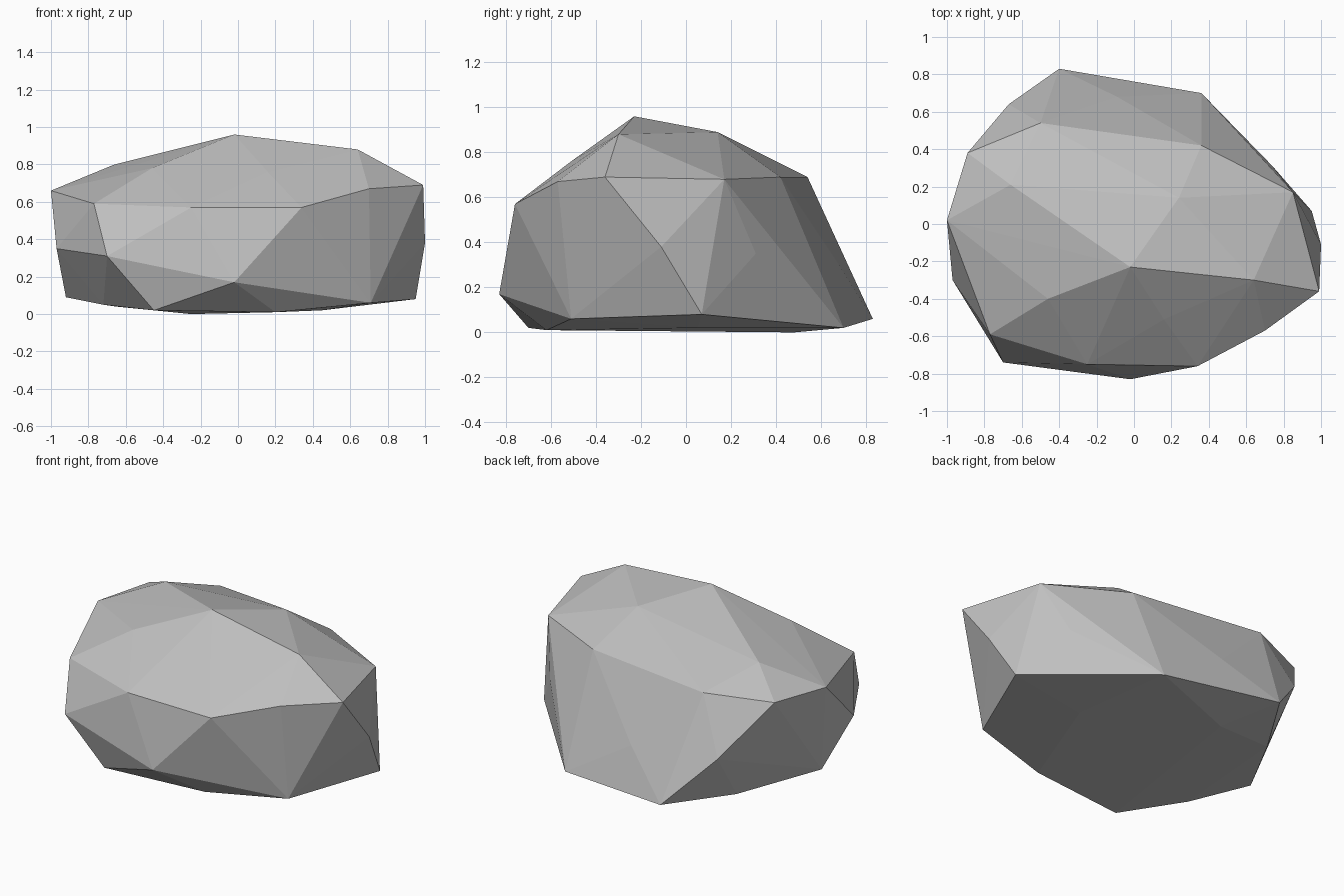
import bpy
import bmesh

# Remove only the default cube
default_cube = bpy.data.objects.get("Cube")
if default_cube:
    bpy.data.objects.remove(default_cube, do_unlink=True)


def make_material(name, colour):
    material = bpy.data.materials.new(name)
    material.use_nodes = True
    material.diffuse_color = colour
    shader = next(node for node in material.node_tree.nodes
                  if node.type == "BSDF_PRINCIPLED")
    shader.inputs["Base Color"].default_value = colour
    shader.inputs["Roughness"].default_value = 1
    return material


def make_faceted_stone(name, corner_rings, material):
    """Wrap a tight faceted skin around rings of chiselled corners."""
    bm = bmesh.new()
    for ring in corner_rings:
        for corner in ring:
            bm.verts.new(corner)
    result = bmesh.ops.convex_hull(bm, input=bm.verts[:], use_existing_faces=False)
    # Drop any corner that ended up inside the skin
    loose = [vert for vert in bm.verts if not vert.link_faces]
    bmesh.ops.delete(bm, geom=loose, context="VERTS")
    bmesh.ops.recalc_face_normals(bm, faces=bm.faces[:])
    for face in bm.faces:
        face.smooth = False

    mesh = bpy.data.meshes.new(name)
    bm.to_mesh(mesh)
    bm.free()
    mesh.materials.append(material)
    stone = bpy.data.objects.new(name, mesh)
    bpy.context.collection.objects.link(stone)
    return stone


# Underside: a shallow, almost flat dome
underside = [
    (-.25, .48, 0), (.45, .05, .02), (-.45, -.7, .02), (.2, -.62, .01),
    (.71, -.51, .06), (.95, .07, .08), (.36, .7, .02), (-.4, .83, .06),
    (-.65, .42, .04), (-.92, -.05, .09), (-.72, -.37, .05),
]

# Sides: corners around the waist of the rock
waist = [
    (-.02, -.83, .17), (.52, -.63, .29), (1, -.11, .38), (.74, .31, .35),
    (-.09, .68, .3), (-.67, .64, .35), (-.97, -.3, .35), (-.7, -.74, .31),
]

# Shoulder: the rim where the sides turn into the top
shoulder = [
    (-.77, -.59, .59), (-.25, -.75, .57), (.34, -.76, .57), (.7, -.57, .67),
    (.99, -.36, .69), (.85, .17, .68), (.36, .42, .69), (-.5, .54, .69),
    (-.89, .38, .67), (-1, .02, .66),
]

# Crown: the raised top facets
crown = [
    (-.02, -.23, .96), (.64, -.3, .88), (.24, .14, .89),
    (-.66, .21, .8), (-.46, -.4, .78), (.16, -.51, .76),
]

stone_grey = make_material("stone_grey", (.52, .52, .52, 1))
make_faceted_stone("rock", [underside, waist, shoulder, crown], stone_grey)
